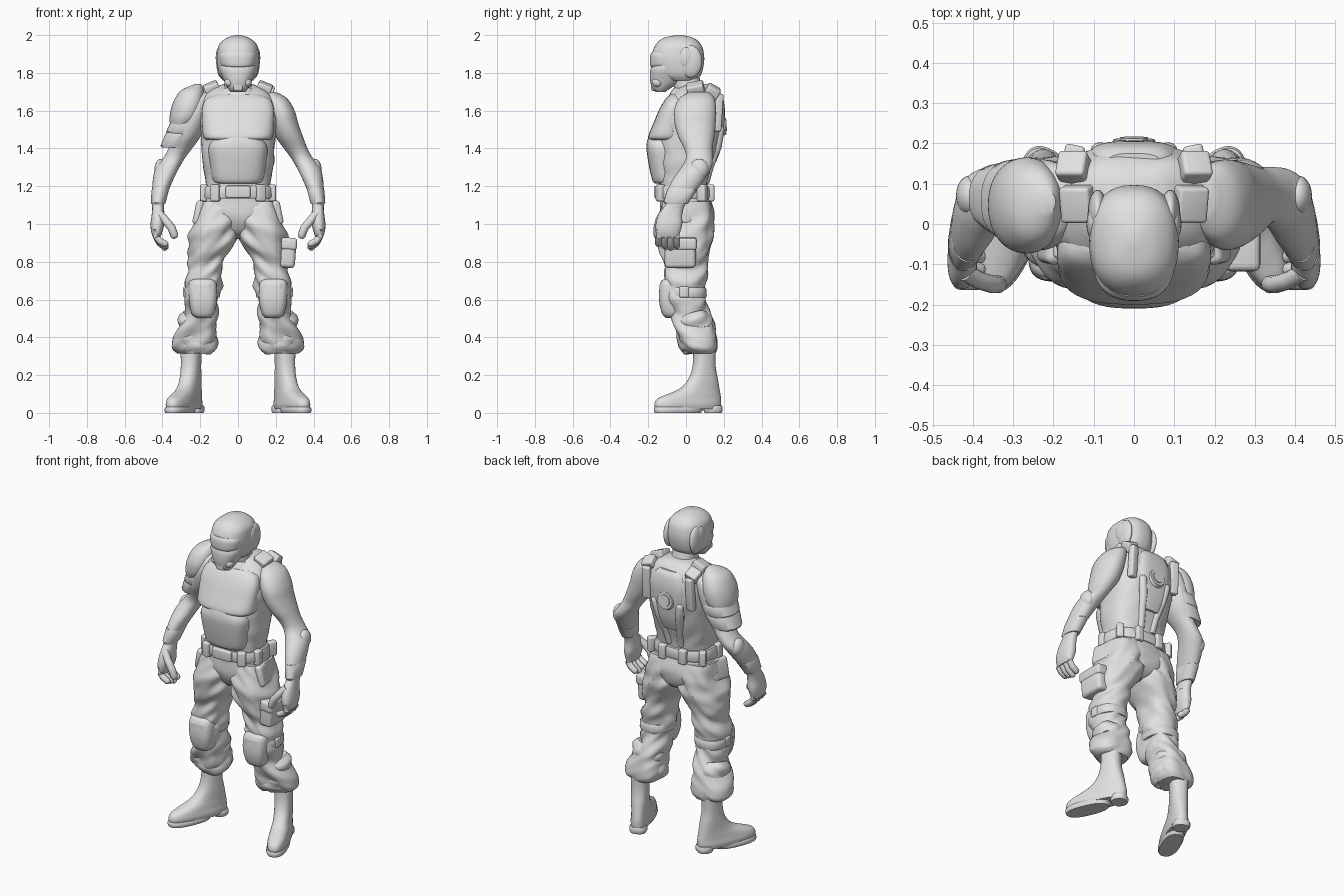
import bpy, bmesh, math
from mathutils import Matrix, Vector, Euler, noise

default_cube = bpy.data.objects.get("Cube")
if default_cube:
    bpy.data.objects.remove(default_cube, do_unlink=True)

grey = bpy.data.materials.new("plain grey")
grey.use_nodes = True
grey.diffuse_color = (.75, .75, .75, 1)
grey.node_tree.nodes["Principled BSDF"].inputs["Base Color"].default_value = grey.diffuse_color


def finish(name, bm, mirror=False):
    """Turn a bmesh into a smooth shaded object, optionally mirrored across x."""
    bmesh.ops.recalc_face_normals(bm, faces=bm.faces)
    mesh = bpy.data.meshes.new(name)
    bm.to_mesh(mesh)
    bm.free()
    mesh.materials.append(grey)
    mesh.shade_smooth()
    mesh.set_sharp_from_angle(angle=math.radians(40))
    part = bpy.data.objects.new(name, mesh)
    bpy.context.scene.collection.objects.link(part)
    if mirror:
        modifier = part.modifiers.new("Mirror", 'MIRROR')
        modifier.use_mirror_merge = False
    return part


def bridge(bm, rings):
    """Skin a list of point rings and close both ends."""
    loops = [[bm.verts.new(point) for point in ring] for ring in rings]
    count = len(loops[0])
    for low, high in zip(loops, loops[1:]):
        for i in range(count):
            j = (i + 1) % count
            bm.faces.new((low[i], low[j], high[j], high[i]))
    bm.faces.new(loops[0])
    bm.faces.new(loops[-1])


def spline(before, start, end, after, t):
    """Smooth blend from start to end that follows the neighbouring values."""
    slope_in, slope_out = (end - before) / 2, (after - start) / 2
    ease = t * t * (3 - 2 * t)
    curve = t * (1 - t) * (slope_in * (1 - t) - slope_out * t)
    return start + (end - start) * ease + curve


def loft(name, rows, power=2.4, folds=0, steps=4, mirror=False, turn=None, sides=40):
    """Rows hold height, left, right, front, back; four values mean a centred row."""
    rows = [row if len(row) == 5 else (row[0], -row[1], *row[1:]) for row in rows]
    last = len(rows) - 1
    sections = []
    for i in range(last):
        near = [rows[min(max(k, 0), last)] for k in range(i - 1, i + 3)]
        for step in range(steps):
            sections.append([spline(*values, step / steps) for values in zip(*near)])
    sections.append(rows[-1])
    rings = []
    for z, left, right, front, back in sections:
        ring = []
        for i in range(sides):
            angle = math.tau * i / sides
            c, s = math.cos(angle), math.sin(angle)
            across = math.copysign(abs(c) ** (2 / power), c)
            along = math.copysign(abs(s) ** (2 / power), s)
            point = Vector(((left + right + (right - left) * across) / 2,
                            (front + back + (back - front) * along) / 2, z))
            if folds:
                sample = Vector((point.x * 8, point.y * 8, z * 17 + point.x * 14))
                point += Vector((c, s, 0)) * folds * noise.noise(sample)
            ring.append(turn @ point if turn else point)
        rings.append(ring)
    bm = bmesh.new()
    bridge(bm, rings)
    return finish(name, bm, mirror)


def band(name, bottom, top, rim=.01, **options):
    """Strap or slab between two rows, with chamfered rims."""
    def inset(row):
        z, left, right, front, back = row
        return z, left + rim / 2, right - rim / 2, front + rim / 2, back - rim / 2

    def lift(row, amount):
        return row[0] + amount, *row[1:]

    rows = [inset(bottom), lift(bottom, rim), lift(top, -rim), inset(top)]
    return loft(name, rows, steps=1, **options)


def box(name, centre, size, bevel=.01, angles=(0, 0, 0), mirror=True):
    bm = bmesh.new()
    turn = Euler([math.radians(a) for a in angles]).to_matrix().to_4x4()
    place = Matrix.Translation(centre) @ turn @ Matrix.Diagonal((*size, 1))
    bmesh.ops.create_cube(bm, size=1, matrix=place)
    bmesh.ops.bevel(bm, geom=bm.edges[:], offset=bevel, segments=4, profile=.5,
                    affect='EDGES', clamp_overlap=True)
    return finish(name, bm, mirror)


def ball(name, centre, radii):
    bm = bmesh.new()
    place = Matrix.Translation(centre) @ Matrix.Diagonal((*radii, 1))
    bmesh.ops.create_uvsphere(bm, u_segments=28, v_segments=16, radius=1, matrix=place)
    return finish(name, bm, mirror=True)


def tube(name, path, radius, sides=14):
    """Pair of round limbs with blunt tips along a short path."""
    path = [Vector(point) for point in path]
    tip = (path[-1] - path[-2]).normalized() * radius
    widths = [radius] * len(path) + [radius * .8, radius * .4]
    path += [path[-1] + tip * .5, path[-1] + tip * .8]
    rings = []
    for i, point in enumerate(path):
        heading = path[min(i + 1, len(path) - 1)] - path[max(i - 1, 0)]
        turn = heading.to_track_quat('Z', 'Y')
        angles = [math.tau * k / sides for k in range(sides)]
        rings.append([point + turn @ Vector((math.cos(angle), math.sin(angle), 0)) * widths[i]
                      for angle in angles])
    bm = bmesh.new()
    bridge(bm, rings)
    return finish(name, bm, mirror=True)


# Head: helmet, face mask, visor, ear covers and breathing filters
loft("helmet", [(1.76, .08, -.1, .05), (1.79, .1, -.15, .08), (1.85, .11, -.175, .095),
                (1.9, .11, -.18, .095), (1.95, .1, -.16, .08), (1.985, .06, -.12, .04),
                (2, .015, -.05, -.02)])
loft("face_mask", [(1.7, .04, -.16, -.11), (1.72, .055, -.18, -.08), (1.76, .075, -.19, -.02),
                   (1.81, .095, -.19, 0), (1.84, .097, -.18, 0)])
loft("visor", [(1.83, .07, -.18, 0), (1.84, .092, -.19, 0), (1.89, .1, -.19, 0),
               (1.91, .09, -.18, 0)])
ball("ear_cover", (.1, 0, 1.88), (.018, .04, .055))
ball("helmet_side_rim", (.09, .025, 1.86), (.025, .06, .085))
ball("cheek_filter", (.046, -.15, 1.75), (.026, .03, .026))
box("mouth_guard", (0, -.17, 1.735), (.05, .03, .06), mirror=False)
loft("neck", [(1.6, .08, -.05, .12), (1.78, .07, -.07, .07)])

# Torso: vest, chest and belly armour, collar
loft("vest", [(1.16, .17, -.14, .11), (1.25, .175, -.15, .12), (1.35, .19, -.155, .15),
              (1.46, .2, -.155, .18), (1.58, .205, -.14, .195), (1.66, .19, -.1, .185),
              (1.71, .145, -.05, .16), (1.74, .08, 0, .12)], power=2.7, folds=.009)
loft("chest_plate", [(1.445, .165, -.19, 0), (1.465, .185, -.2, 0), (1.54, .19, -.17, 0),
                     (1.61, .19, -.14, 0), (1.66, .17, -.11, 0), (1.685, .12, -.085, 0)],
     power=2.7)
loft("belly_plate", [(1.215, .115, -.165, 0), (1.235, .135, -.18, 0), (1.33, .15, -.2, 0),
                     (1.41, .155, -.21, 0), (1.46, .12, -.2, 0)], power=2.7)
loft("collar", [(1.65, .125, -.095, .14), (1.69, .11, -.085, .135), (1.72, .09, -.065, .115)])

# Shoulder straps and back armour
box("strap_front", (.14, .05, 1.72), (.08, .09, .05), angles=(12, 22, 0))
box("strap_back", (.15, .14, 1.7), (.075, .07, .06), angles=(-30, 18, 0))
box("strap_fall", (.15, .17, 1.59), (.05, .04, .2), angles=(-4, 0, 12))
loft("back_plate", [(1.33, .07, 0, .16), (1.4, .1, 0, .185), (1.5, .12, 0, .2),
                    (1.6, .125, 0, .206), (1.67, .105, 0, .195), (1.7, .08, 0, .175)], power=3.6)
bm = bmesh.new()
disc_place = Matrix.Translation((0, .2, 1.525)) @ Matrix.Rotation(math.radians(-86), 4, 'X')
for outer, depth in ((.06, .02), (.04, .03)):
    bmesh.ops.create_cone(bm, cap_ends=True, segments=32, radius1=outer, radius2=outer * .85,
                          depth=depth, matrix=disc_place)
finish("back_disc", bm)
tube("back_ridge", [(.04, .1, 1.22), (.05, .125, 1.31), (.07, .165, 1.41), (.085, .18, 1.5)], .024)

# Pelvis and belt
loft("pelvis", [(.92, .025, -.03, .05), (.96, .11, -.1, .125), (1.04, .2, -.135, .15),
                (1.13, .19, -.135, .13), (1.2, .175, -.14, .12)], folds=.008)
band("belt", (1.135, -.195, .195, -.157, .138), (1.2, -.19, .19, -.157, .135))
box("buckle", (0, -.155, 1.17), (.13, .03, .065), mirror=False)
for place, x, y, angle in (("front", .12, -.135, 25), ("side", .18, -.06, 90),
                           ("hip", .175, .085, 60), ("rear", .07, .13, 0)):
    box(f"belt_{place}_pouch", (x, y, 1.165), (.05, .04, .09), angles=(0, 0, angle))
box("hip_pocket", (.2, -.035, 1.06), (.045, .13, .13), .02, (0, -12, 12))

# Trousers with folds, bloused over the boots
loft("trouser_leg", [(1.12, .02, .2, -.12, .12), (1.02, 0, .23, -.143, .147),
                     (.94, 0, .255, -.15, .145), (.85, .045, .265, -.13, .125),
                     (.76, .08, .267, -.115, .11), (.68, .09, .275, -.11, .1),
                     (.6, .1, .28, -.11, .1), (.53, .105, .277, -.085, .125),
                     (.46, .115, .31, -.07, .153), (.4, .106, .33, -.045, .165),
                     (.345, .11, .338, -.02, .165), (.315, .14, .315, 0, .155)],
     folds=.026, steps=6, mirror=True)
for height, swell in ((.47, .106), (.385, .116)):
    tilt = Matrix.Translation((.215, .05, height)) @ Euler((.25, -.25, 0)).to_matrix().to_4x4()
    profile = [(z, swell * (1 - abs(z) * 4), -.1 + abs(z) / 2, .1 - abs(z) / 2)
               for z in (-.045, -.015, .015, .045)]
    loft("trouser_fold", profile, folds=.014, mirror=True, turn=tilt)

# Knee pads and thigh pouch
loft("knee_pad", [(.503, .145, .22, -.105, 0), (.525, .126, .245, -.127, 0),
                  (.6, .11, .26, -.143, 0), (.69, .115, .26, -.135, 0),
                  (.71, .145, .23, -.11, 0)], power=3.2, mirror=True)
box("knee_pad_ridge", (.187, -.12, .655), (.1, .04, .075), .018)
band("knee_strap", (.61, .095, .285, -.105, .11), (.665, .092, .285, -.108, .108), mirror=True)
box("knee_buckle", (.28, -.01, .64), (.02, .05, .06))
box("thigh_pouch", (.264, -.03, .845), (.083, .165, .155), .022, (0, 4, 0), mirror=False)
box("thigh_pouch_flap", (.27, -.03, .895), (.085, .175, .065), .016, (0, 4, 0), mirror=False)

# Boots, turned outwards
toe_out = Matrix.Translation((.247, .1, 0)) @ Matrix.Rotation(math.radians(23), 4, 'Z')
loft("boot", [(.02, .055, -.28, .085), (.045, .06, -.287, .09), (.075, .056, -.27, .09),
              (.1, .053, -.21, .086), (.13, .05, -.14, .08), (.18, .05, -.09, .07),
              (.25, .05, -.065, .056), (.35, .054, -.06, .055)], mirror=True, turn=toe_out)
band("sole_front", (0, -.06, .06, -.29, -.02), (.032, -.06, .06, -.29, -.01),
     mirror=True, turn=toe_out)
band("boot_heel", (0, -.05, .05, 0, .095), (.04, -.05, .05, 0, .095), mirror=True, turn=toe_out)

# Arms
loft("arm", [(1.7, .13, .2, .02, .12), (1.665, .14, .26, -.035, .15), (1.6, .15, .3, -.063, .16),
             (1.53, .17, .32, -.06, .157), (1.46, .2, .345, -.04, .15),
             (1.4, .243, .368, -.01, .14), (1.35, .28, .396, 0, .142), (1.3, .31, .435, -.025, .135),
             (1.24, .34, .45, -.068, .1), (1.17, .37, .455, -.1, .05),
             (1.11, .39, .455, -.11, 0), (1.06, .39, .453, -.12, -.02)], power=2.1, mirror=True)
ball("elbow_pad", (.408, .07, 1.29), (.034, .05, .055))
band("wrist_cuff", (1.105, .382, .462, -.117, .015), (1.19, .366, .457, -.1, .06),
     power=2.2, mirror=True)

# Hands with curled fingers
loft("palm", [(1.1, .395, .452, -.11, -.01), (1.05, .39, .457, -.145, -.02),
              (1, .39, .463, -.16, -.02), (.96, .4, .46, -.16, -.03),
              (.93, .41, .45, -.15, -.04)], mirror=True)
for i, reach in enumerate((.02, .01, 0, .01)):
    y = -.145 + i * .032
    tube(f"finger_{i}", [(.432, y, .97), (.432, y, .93), (.415, y, .9 + reach / 2),
                         (.385, y, .875 + reach)], .0185)
tube("thumb", [(.42, -.12, 1.06), (.385, -.14, 1.02), (.352, -.15, .98), (.337, -.15, .94)], .022)

# Right shoulder armour
loft("shoulder_pad", [(1.74, -.23, -.195, .03, .08), (1.705, -.305, -.18, -.035, .135),
                      (1.64, -.345, -.175, -.07, .163), (1.57, -.362, -.19, -.07, .163),
                      (1.525, -.36, -.23, -.05, .15)], power=2.1)
band("arm_band_upper", (1.48, -.38, -.2, -.045, .16), (1.545, -.36, -.18, -.055, .163))
band("arm_band_lower", (1.405, -.41, -.24, -.02, .15), (1.485, -.385, -.2, -.04, .157))
